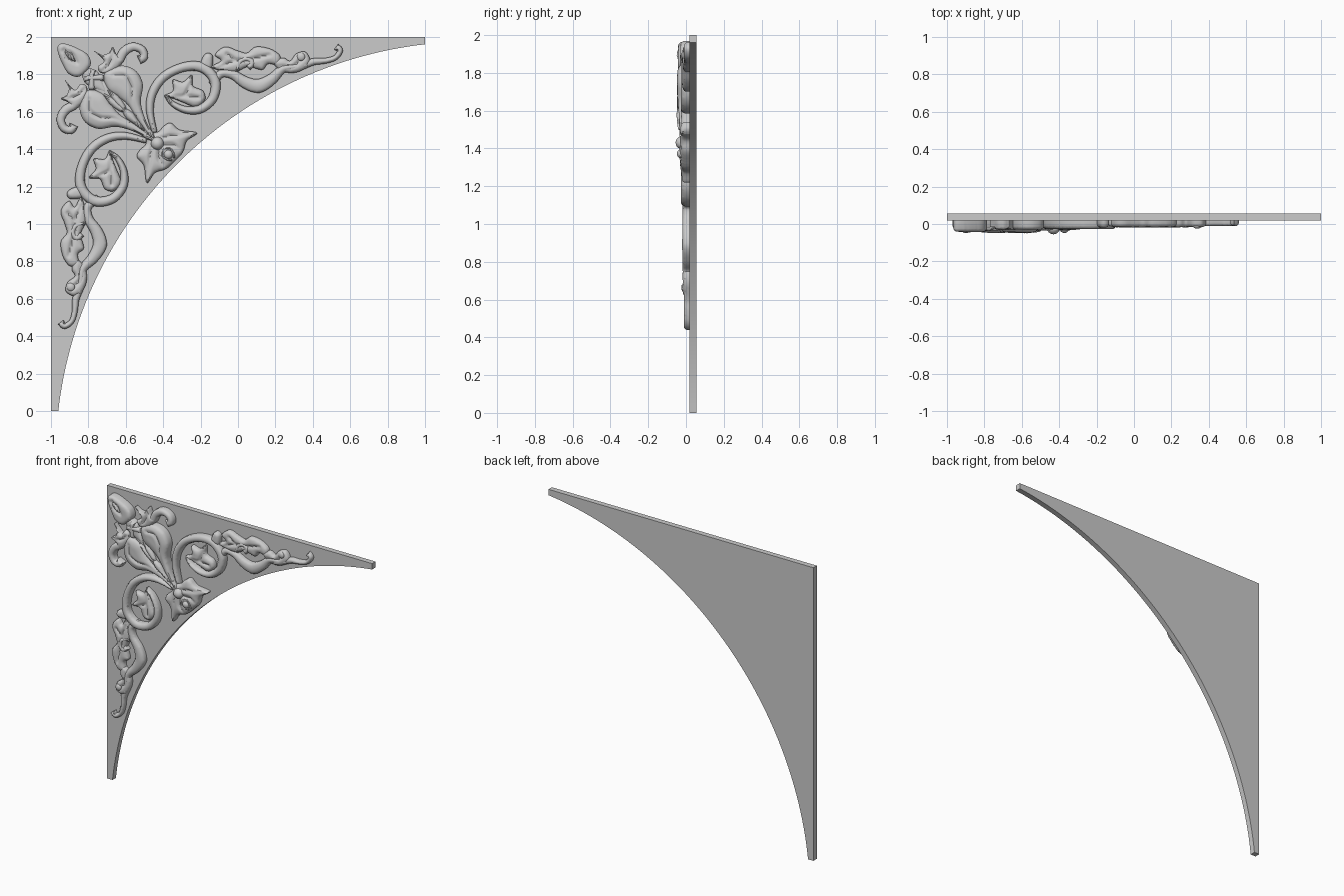
import bpy, bmesh, math
from mathutils import Vector
from mathutils.geometry import delaunay_2d_cdt

if "Cube" in bpy.data.objects:
    bpy.data.objects.remove(bpy.data.objects["Cube"])

# Ornament is drawn in drafting units: u right and v down from the corner, S units = 1
S = 187.0
BACK = 0.024


def finish(name, bm, angle=40):
    bmesh.ops.recalc_face_normals(bm, faces=bm.faces[:])
    me = bpy.data.meshes.new(name)
    bm.to_mesh(me)
    bm.free()
    ob = bpy.data.objects.new(name, me)
    bpy.context.collection.objects.link(ob)
    bpy.ops.object.select_all(action='DESELECT')
    ob.select_set(True)
    bpy.context.view_layer.objects.active = ob
    bpy.ops.object.shade_smooth_by_angle(angle=math.radians(angle))
    return ob


def spline(pts, closed, n=6):
    p = [Vector(q) for q in pts]
    k, out = len(p), []
    for i in range(k if closed else k - 1):
        g = lambda j: p[j % k] if closed else p[max(0, min(k - 1, j))]
        a, b, c, d = g(i - 1), g(i), g(i + 1), g(i + 2)
        for s in range(n):
            t = s / n
            out.append(0.5 * (2 * b + (c - a) * t + (2 * a - 5 * b + 4 * c - d) * t * t
                              + (3 * b - a - 3 * c + d) * t ** 3))
    if not closed:
        out.append(p[-1])
    return out


def dist(q, segs):
    best = 1e9
    x, y = q
    for ax, ay, dx, dy, l2 in segs:
        t = max(0.0, min(1.0, ((x - ax) * dx + (y - ay) * dy) / l2))
        ex, ey = ax + t * dx - x, ay + t * dy - y
        best = min(best, ex * ex + ey * ey)
    return math.sqrt(best)


def segments(pts, closed):
    prs = list(zip(pts, pts[1:] + pts[:1])) if closed else list(zip(pts, pts[1:]))
    return [(a[0], a[1], b[0] - a[0], b[1] - a[1], max((b - a).length_squared, 1e-9)) for a, b in prs]


def inside(q, segs):
    hit = False
    for ax, ay, dx, dy, _ in segs:
        if (ay > q[1]) != (ay + dy > q[1]) and q[0] < ax + dx * (q[1] - ay) / dy:
            hit = not hit
    return hit


def pillow(name, outline, wall, dome, radius, veins=(), both=True, step=1.6):
    """Carved piece: upright walls, rounded top, optional grooves, mirrored on the diagonal."""
    segs = segments(outline, True)
    vsegs = [s for v in veins for s in segments(spline(v, False), False)]
    us, vs = [p[0] for p in outline], [p[1] for p in outline]
    pts = list(outline)
    for i in range(int((max(us) - min(us)) / step) + 1):
        for j in range(int((max(vs) - min(vs)) / step) + 1):
            q = Vector((min(us) + (i + .5 * (j % 2)) * step, min(vs) + j * step))
            if inside(q, segs) and dist(q, segs) > 0.6:
                pts.append(q)
    verts, _, faces = delaunay_2d_cdt(pts, [], [list(range(len(outline)))], 1, 1e-4)[:3]
    ys = []
    for q in verts:
        t = min(dist(q, segs) / radius, 1)
        y = wall - dome * math.sqrt(max(0, 1 - (1 - t) ** 2))
        if vsegs:
            y += 0.011 * t * math.exp(-(dist(q, vsegs) / 1.7) ** 2)
        ys.append(y)
    bm = bmesh.new()
    for swap in ((False, True) if both else (False,)):
        bv = []
        for q, y in zip(verts, ys):
            u, v = (q[1], q[0]) if swap else (q[0], q[1])
            bv.append(bm.verts.new((u / S - 1, y, 2 - v / S)))
        fs = [bm.faces.new([bv[i] for i in f]) for f in faces]
        rim = list({e for f in fs for e in f.edges if len(e.link_faces) == 1})
        new = bmesh.ops.extrude_edge_only(bm, edges=rim)['geom']
        for g in new:
            if isinstance(g, bmesh.types.BMVert):
                g.co.y = BACK
        bmesh.ops.holes_fill(bm, edges=[g for g in new if isinstance(g, bmesh.types.BMEdge)], sides=0)
    return finish(name, bm)


def px(pts):
    return [(x - 51, y - 38) for x, y in pts]


def leaf(name, pts, wall, dome, radius, veins=(), n=6):
    return pillow(name, spline(px(pts), True, n), wall, dome, radius, [px(v) for v in veins])


def axis_leaf(name, half, wall, dome, radius, veins=()):
    h = px(half)
    full = h + [(b, a) for a, b in reversed(h) if abs(a - b) > 1.5]
    vv = [px(v) for v in veins]
    vv += [[(b, a) for a, b in v] for v in vv]
    return pillow(name, spline(full, True), wall, dome, radius, vv, both=False)


def vine(name, pts, widths, wall, dome):
    path = spline(px(pts), False)
    m, left, right = len(path), [], []
    for i, p in enumerate(path):
        d = (path[min(i + 1, m - 1)] - path[max(i - 1, 0)]).normalized()
        f = i / (m - 1) * (len(widths) - 1)
        k = min(int(f), len(widths) - 2)
        w = widths[k] + (widths[k + 1] - widths[k]) * (f - k)
        nrm = Vector((-d[1], d[0])) * w
        left.append(p + nrm)
        right.append(p - nrm)
    return pillow(name, left + right[::-1], wall, dome, max(widths), step=1.3)


def ball(name, x, y, r, depth, yc, both=False):
    bm = bmesh.new()
    for a, b in ([(x, y), (y + 13, x - 13)] if both else [(x, y)]):
        g = bmesh.ops.create_uvsphere(bm, u_segments=24, v_segments=12, radius=1)
        for v in g['verts']:
            v.co = ((a - 51 + v.co.x * r) / S - 1, yc + v.co.y * depth, 2 - (b - 38 + v.co.z * r) / S)
    finish(name, bm)


# Spandrel plate with concave arc
c, r = 2.249, 2.223
a0, a1 = math.atan2(2 - c, 0.04 - c), math.atan2(0.04 - c, 2 - c)
a0 += 2 * math.pi if a0 < 0 else 0
a1 += 2 * math.pi if a1 < 0 else 0
prof = [(0, 0), (0, 2)]
prof += [(c + r * math.cos(a0 + (a1 - a0) * i / 64), c + r * math.sin(a0 + (a1 - a0) * i / 64)) for i in range(65)]
prof += [(2, 0)]
bm = bmesh.new()
face = bm.faces.new([bm.verts.new((u - 1, 0.018, 2 - v)) for u, v in prof])
ext = bmesh.ops.extrude_face_region(bm, geom=[face], use_keep_orig=True)['geom']
bmesh.ops.translate(bm, vec=(0, 0.037, 0), verts=[g for g in ext if isinstance(g, bmesh.types.BMVert)])
finish("spandrel_plate", bm, 20)

# Corner leaf with its diamond eye, and the collar joining it to the tulip
axis_leaf("corner_leaf", [(59, 46), (66, 45), (79, 50), (88, 56), (91, 65), (86, 73)], -.025, .018, 6,
          [[(63, 52), (72, 55), (77, 64)]])
axis_leaf("corner_bud", [(65, 52), (72, 55), (76, 63)], -.03, .022, 5)
axis_leaf("collar_stem", [(82, 69), (95, 71), (101, 78), (108, 95)], -.015, .015, 5)
vine("collar_band", [(84, 80), (92, 79), (104, 79)], [3, 3.4, 3], -.02, .018)

# Hooked leaves either side of the corner
leaf("side_leaf", [(94, 52), (102, 56), (109, 54), (113, 48), (117, 56), (124, 60), (119, 68), (110, 74),
                   (101, 74), (98, 68), (104, 62)], -.015, .018, 6, [[(103, 72), (110, 64), (113, 54)]])
vine("side_curl", [(108, 71), (118, 63), (124, 53), (133, 48), (142, 51), (144, 58), (139, 61)],
     [3, 4.5, 4.5, 4, 4, 4.5], -.012, .018)

# Central tulip: body, petals, seeds
axis_leaf("tulip_body", [(93, 80), (108, 84), (122, 96), (134, 108), (144, 124), (154, 141)], -.012, .015, 8)
leaf("tulip_petal", [(104, 76), (113, 69), (125, 67), (137, 73), (143, 86), (141, 104), (147, 124), (157, 140),
                     (150, 138), (138, 122), (129, 108), (119, 99), (108, 91)], -.018, .03, 11,
     [[(113, 76), (125, 77), (132, 88), (133, 103), (142, 122), (152, 137)]])
leaf("tulip_seed", [(107, 90), (117, 96), (125, 106), (126, 113), (116, 105)], -.03, .016, 4)
axis_leaf("tulip_pistil", [(122, 109), (132, 113), (138, 121), (147, 134)], -.03, .02, 5)

# Bell flower and its beads
axis_leaf("bell_flower", [(148, 135), (158, 133), (164, 127), (171, 124), (180, 131), (197, 134), (187, 142),
                          (183, 153), (175, 162)], -.008, .024, 10,
          [[(160, 139), (172, 137), (190, 135)], [(162, 146), (173, 146), (179, 150)]])
ball("bell_ball", 157.5, 144.5, 6.5, .035, -.02)
ball("bell_bead", 168.5, 155.5, 4.5, .02, -.028)
vine("bell_lip", [(163, 151), (169, 149), (173, 153), (174, 159)], [1.2, 1.8, 1.8, 1.2], -.025, .01)

# First scroll of the arm with inner leaf
vine("main_scroll", [(155, 134), (150, 112), (153, 93), (165, 77), (185, 68), (203, 69), (215, 82), (213, 99),
                     (201, 110), (186, 111), (173, 105), (166, 97)],
     [2.5, 4, 4.5, 4.5, 5, 5, 4.5, 4, 3, 1.5], -.005, .022)
leaf("scroll_leaf", [(164, 97), (173, 92), (173, 81), (183, 83), (192, 76), (193, 87), (203, 92), (205, 101),
                     (196, 108), (184, 104), (174, 100)], 0, .02, 7, [[(170, 96), (184, 97), (191, 83)],
                                                                     [(184, 97), (199, 99)]])
leaf("scroll_knob", [(201, 67), (203, 58), (208, 54), (213, 58), (211, 70)], 0, .02, 5)

# Second scroll: stem, upper lobes, lower lobe
vine("arm_stem", [(212, 86), (221, 75), (233, 76), (246, 84), (259, 87), (272, 80), (283, 70), (298, 68), (308, 65)],
     [4, 4, 4.5, 6, 7, 5.5, 4, 3.5, 3], 0, .02)
leaf("upper_lobes", [(211, 68), (221, 62), (215, 56), (225, 48), (238, 52), (247, 54), (256, 48), (270, 50),
                     (280, 57), (278, 66), (268, 65), (262, 71), (248, 68), (236, 73), (222, 72)], 0, .018, 7,
     [[(220, 68), (236, 62), (248, 61), (270, 56)], [(236, 62), (227, 55)]])
vine("lobe_curl", [(237, 72), (240, 63), (247, 60), (252, 64), (248, 69)], [2, 2.5, 2.5, 3, 3], -.008, .012)

# Arm tip: small leaf, bead and tapering tail
leaf("tip_leaf", [(273, 63), (283, 59), (290, 62), (296, 55), (305, 53), (310, 61), (306, 69), (294, 74), (281, 72)],
     0, .018, 6, [[(280, 68), (293, 67), (303, 59)]])
ball("tip_bead", 301, 58, 4, .012, -.013, both=True)
vine("tail", [(300, 68), (313, 63), (325, 62), (335, 59), (340, 52), (336, 48)],
     [4, 3.5, 2.8, 2.5, 2.8, 3.5], .004, .016)
